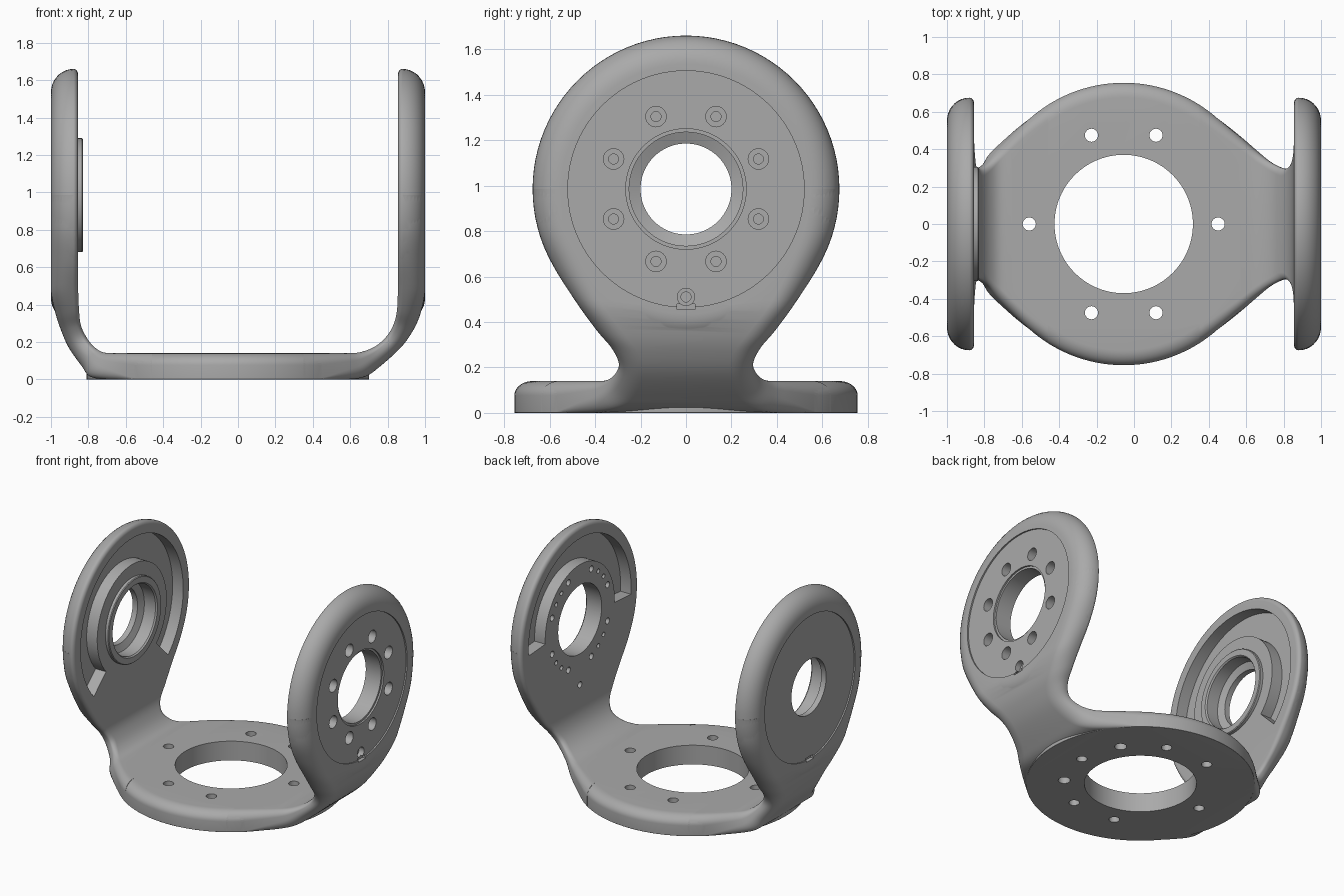
import bpy, bmesh
from math import sin, cos, pi, radians
from mathutils import Vector

if "Cube" in bpy.data.objects:
    bpy.data.objects.remove(bpy.data.objects["Cube"])

BASE_X, BASE_R, BASE_T = -0.055, 0.755, 0.14
HUB_Z, HUB_R = 0.985, 0.675
INNER, OUTER = 0.855, 1.0

metal = bpy.data.materials.new("grey metal")
metal.use_nodes = True
GREY = (0.4, 0.4, 0.4, 1)
metal.diffuse_color = GREY
metal.node_tree.nodes["Principled BSDF"].inputs["Base Color"].default_value = GREY


def skin(bm, rings):
    """Closed solid through a row of equal point rings."""
    rows = [[bm.verts.new(p) for p in ring] for ring in rings]
    n = len(rows[0])
    for a, b in zip(rows, rows[1:]):
        for i in range(n):
            j = (i + 1) % n
            bm.faces.new((a[i], a[j], b[j], b[i]))
    bm.faces.new(rows[0][::-1])
    bm.faces.new(rows[-1])


def turned_x(bm, profile, y=0, z=HUB_Z, n=96):
    """Turned solid along x; profile is (radius, x)."""
    skin(bm, [[(x, y + r * cos(2 * pi * i / n), z + r * sin(2 * pi * i / n))
               for i in range(n)] for r, x in profile])


def turned_z(bm, profile, x=BASE_X, y=0, n=96):
    """Turned solid along z; profile is (radius, z)."""
    skin(bm, [[(x + r * cos(2 * pi * i / n), y + r * sin(2 * pi * i / n), z)
               for i in range(n)] for r, z in profile])


def box(bm, lo, hi):
    skin(bm, [[(x, lo[1], lo[2]), (x, hi[1], lo[2]), (x, hi[1], hi[2]), (x, lo[1], hi[2])]
              for x in (lo[0], hi[0])])


def make(name, bm):
    bmesh.ops.recalc_face_normals(bm, faces=bm.faces)
    mesh = bpy.data.meshes.new(name)
    bm.to_mesh(mesh)
    bm.free()
    obj = bpy.data.objects.new(name, mesh)
    bpy.context.collection.objects.link(obj)
    return obj


def combine(target, operation, build):
    """Join or cut the target with the solids that build() adds."""
    bm = bmesh.new()
    build(bm)
    tool = make("tool", bm)
    mod = target.modifiers.new(operation, 'BOOLEAN')
    mod.operation, mod.solver, mod.object = operation, 'EXACT', tool
    bpy.context.view_layer.objects.active = target
    bpy.ops.object.modifier_apply(modifier=mod.name)
    bpy.data.objects.remove(tool)


def edge_profile(w, k, steps=9):
    """Rounded rim from inner to outer face: (half width, depth 0-1); k=0 base, k=1 arm."""
    li, fi = 0.08 - 0.05 * k, 0.45 - 0.28 * k
    lo, fo = 0.003 + 0.122 * k, 0.02 + 0.81 * k
    arc = [pi / 2 * i / steps for i in range(steps + 1)]
    pts = [(w - li * (1 - sin(a)), fi * (1 - cos(a))) for a in arc]
    skip = 1 if fi + fo > 0.999 else 0
    return pts + [(w - lo * (1 - cos(a)), 1 - fo + fo * sin(a)) for a in arc[skip:]]


# Neck stations: inner x z, outer x z, half width, arm blend, extra inner/outer x on the right side
STATIONS = [
    (.35, .14, .35, 0, .637, 0, .11, .11),
    (.45, .14, .45, 0, .562, .05, .11, .11),
    (.56, .14, .58, 0, .465, .4, .09, .11),
    (.65, .145, .68, .015, .385, .6, .07, .11),
    (.73, .175, .76, .07, .325, .75, .04, .075),
    (.79, .225, .87, .17, .295, .85, .02, .035),
    (.83, .29, .935, .26, .325, .93, .01, .01),
    (.85, .37, .975, .35, .395, .97, 0, 0),
    (.855, .5, 1, .47, .487, .98, 0, 0),
    (.855, .645, 1, .645, .583, .98, 0, 0),
    (.855, .8, 1, .8, .649, .98, 0, 0),
    (.855, .985, 1, .985, .675, .98, 0, 0),
]


def smooth_stations(rows, sub=6):
    rows = [Vector(r) for r in rows]
    out = []
    for i in range(len(rows) - 1):
        p0, p1 = rows[max(i - 1, 0)], rows[i]
        p2, p3 = rows[i + 1], rows[min(i + 2, len(rows) - 1)]
        for s in range(sub):
            t = s / sub
            out.append(p1 + (p2 - p0) * (t / 2) + (2 * p0 - 5 * p1 + 4 * p2 - p3) * (t * t / 2)
                       + (3 * p1 - p0 - 3 * p2 + p3) * (t ** 3 / 2))
    return out + [rows[-1]]


def neck(bm, side):
    rings = []
    for ix, iz, ox, oz, w, k, di, do in smooth_stations(STATIONS):
        if side < 0:
            ix, ox = ix + di, ox + do
        inner = Vector((side * min(ix, INNER), 0, max(iz, BASE_T)))
        outer = Vector((side * min(ox, OUTER), 0, max(oz, 0)))
        half = [inner.lerp(outer, t) + Vector((0, y, 0)) for y, t in edge_profile(w, min(max(k, 0), .98))]
        rings.append(half + [Vector((p.x, -p.y, p.z)) for p in reversed(half)])
    skin(bm, rings)


def hub(bm, side):
    turned_x(bm, [(r, side * (INNER + t * (OUTER - INNER))) for r, t in edge_profile(HUB_R, 1)])


def pocket(bm, side, start, end, n=64):
    """Curved recess in the inner face of an arm."""
    section = [(.40, .8), (.59, .8), (.59, .94), (.40, .94)]
    angles = [radians(start + (end - start) * i / n) for i in range(n + 1)]
    skin(bm, [[(side * x, r * cos(a), HUB_Z + r * sin(a)) for r, x in section] for a in angles])


# Base plate, necks and arm discs fused into one yoke
bm = bmesh.new()
turned_z(bm, [(r, BASE_T * (1 - t)) for r, t in edge_profile(BASE_R, 0)], n=128)
yoke = make("yoke_bracket", bm)
for side in (1, -1):
    combine(yoke, 'UNION', lambda bm: neck(bm, side))
    combine(yoke, 'UNION', lambda bm: hub(bm, side))


# Base opening, through holes and blind holes below
def base_holes(bm):
    turned_z(bm, [(.37, -.1), (.37, .3)])
    for a in (0, 70, 110, 180, 250, 290, 35, -35):
        x, y = BASE_X + .505 * cos(radians(a)), .505 * sin(radians(a))
        blind = abs(a) == 35
        r, top = (.04, .08) if blind else (.035, .3)
        turned_z(bm, [(r, -.1), (r, top)], x, y, 32)


combine(yoke, 'DIFFERENCE', base_holes)

# Shallow round recess on both outer faces, and the inner pockets
for side, start, end in ((1, -4, 184), (-1, -45, 222)):
    combine(yoke, 'DIFFERENCE', lambda bm: turned_x(bm, [(.52, side * .99), (.52, side * 1.1)]))
    combine(yoke, 'DIFFERENCE', lambda bm: pocket(bm, side, start, end))
    combine(yoke, 'DIFFERENCE', lambda bm: box(bm, (side * .975, -.04, .455), (side * 1.1, .04, .478)))


# Left arm: bearing bore, counterbored bolt ring, pin holes and index hole
def left_holes(bm):
    turned_x(bm, [(.25, .7), (.25, .978), (.265, .978), (.265, 1.1)])
    for i in range(8):
        a = radians(22.5 + 45 * i)
        turned_x(bm, [(.022, .7), (.022, .92), (.045, .92), (.045, 1.1)],
                 .345 * cos(a), HUB_Z + .345 * sin(a), 32)
    for deg in (38, 52, 128, 142, 218, 232, 308, 322):
        a = radians(deg)
        turned_x(bm, [(.016, .7), (.016, .9)], .345 * cos(a), HUB_Z + .345 * sin(a), 24)
    turned_x(bm, [(.022, .7), (.022, .95), (.038, .95), (.038, 1.1)], 0, .51, 32)


# Right arm: stepped bearing bore
def right_bore(bm):
    turned_x(bm, [(.25, -.7), (.25, -.93), (.2, -.95), (.2, -1.1)])


combine(yoke, 'DIFFERENCE', left_holes)
combine(yoke, 'DIFFERENCE', right_bore)

# Raised collar around the right bore
bm = bmesh.new()
turned_x(bm, [(.305, -.86), (.305, -.835), (.3, -.83)])
collar = make("bearing_collar", bm)
combine(collar, 'DIFFERENCE', lambda bm: turned_x(bm, [(.25, -1), (.25, -.84), (.262, -.825), (.262, -.7)]))

for obj in (yoke, collar):
    obj.data.materials.clear()
    obj.data.materials.append(metal)
    bpy.ops.object.select_all(action='DESELECT')
    obj.select_set(True)
    bpy.context.view_layer.objects.active = obj
    bpy.ops.object.shade_smooth_by_angle(angle=radians(30))
